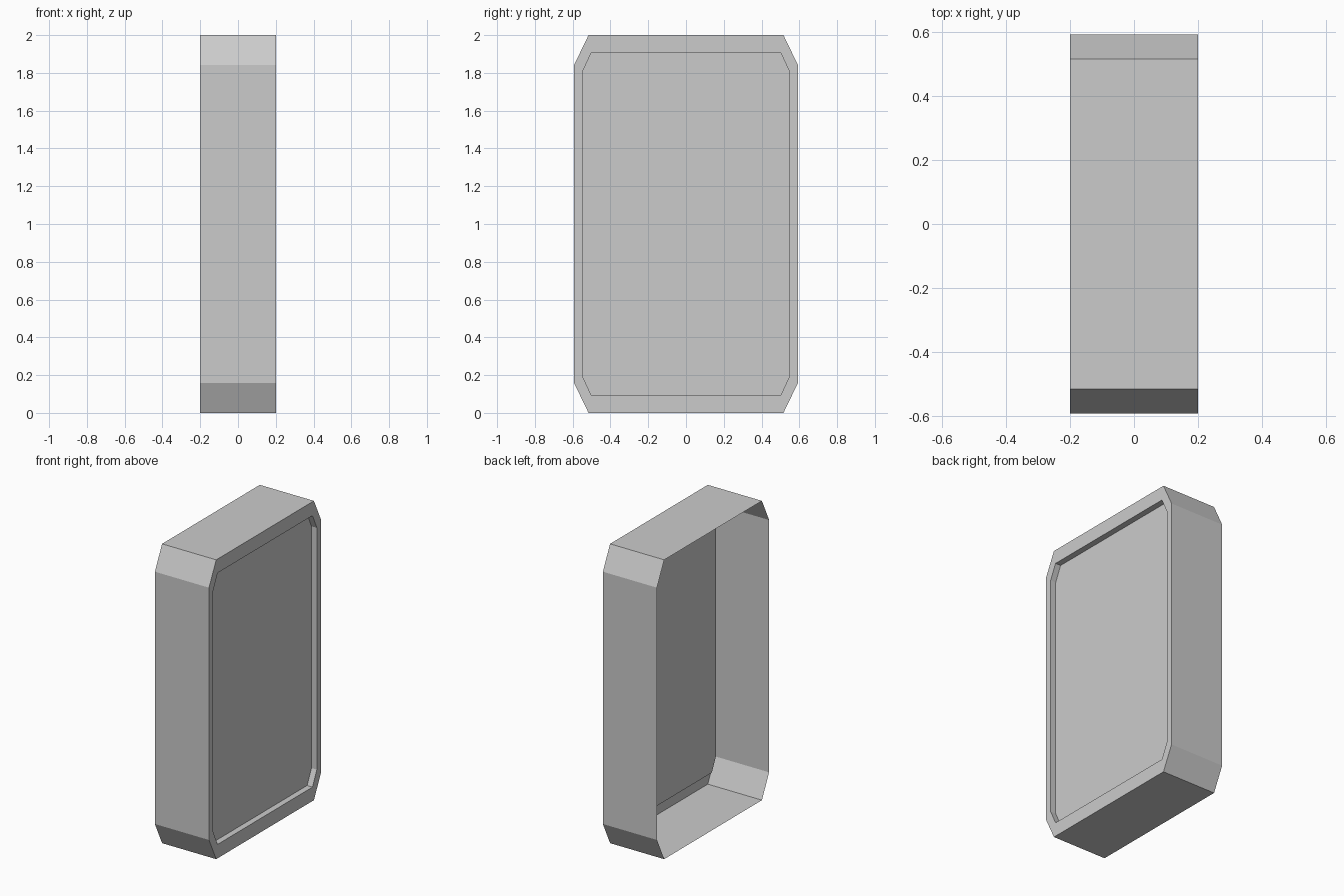
import bpy, bmesh

if "Cube" in bpy.data.objects:
    bpy.data.objects.remove(bpy.data.objects["Cube"])


def octagon(bm, x, half_y, flat_y, half_z, flat_z):
    """Ring of 8 vertices: a rectangle with clipped corners, centred on z = 1."""
    quarter = [(half_y, flat_z), (flat_y, half_z)]
    pts = quarter + [(-y, z) for y, z in reversed(quarter)]
    pts += [(-y, -z) for y, z in pts]
    return [bm.verts.new((x, y, 1 + z)) for y, z in pts]


def bridge(bm, a, b):
    n = len(a)
    for i in range(n):
        j = (i + 1) % n
        bm.faces.new((a[i], a[j], b[j], b[i]))


OUTER = (0.592, 0.516, 1.0, 0.843)
INNER = (0.547, 0.501, 0.907, 0.808)

bm = bmesh.new()
# Open back rim, front rim, bezel edge, recessed panel edge
rings = [octagon(bm, -0.2, *OUTER), octagon(bm, 0.2, *OUTER),
         octagon(bm, 0.2, *INNER), octagon(bm, 0.16, *INNER)]
for a, b in zip(rings, rings[1:]):
    bridge(bm, a, b)
# Recessed front panel
bm.faces.new(rings[-1])

mesh = bpy.data.meshes.new("panel_casing")
bm.to_mesh(mesh)
bm.free()
bpy.context.collection.objects.link(bpy.data.objects.new("panel_casing", mesh))
